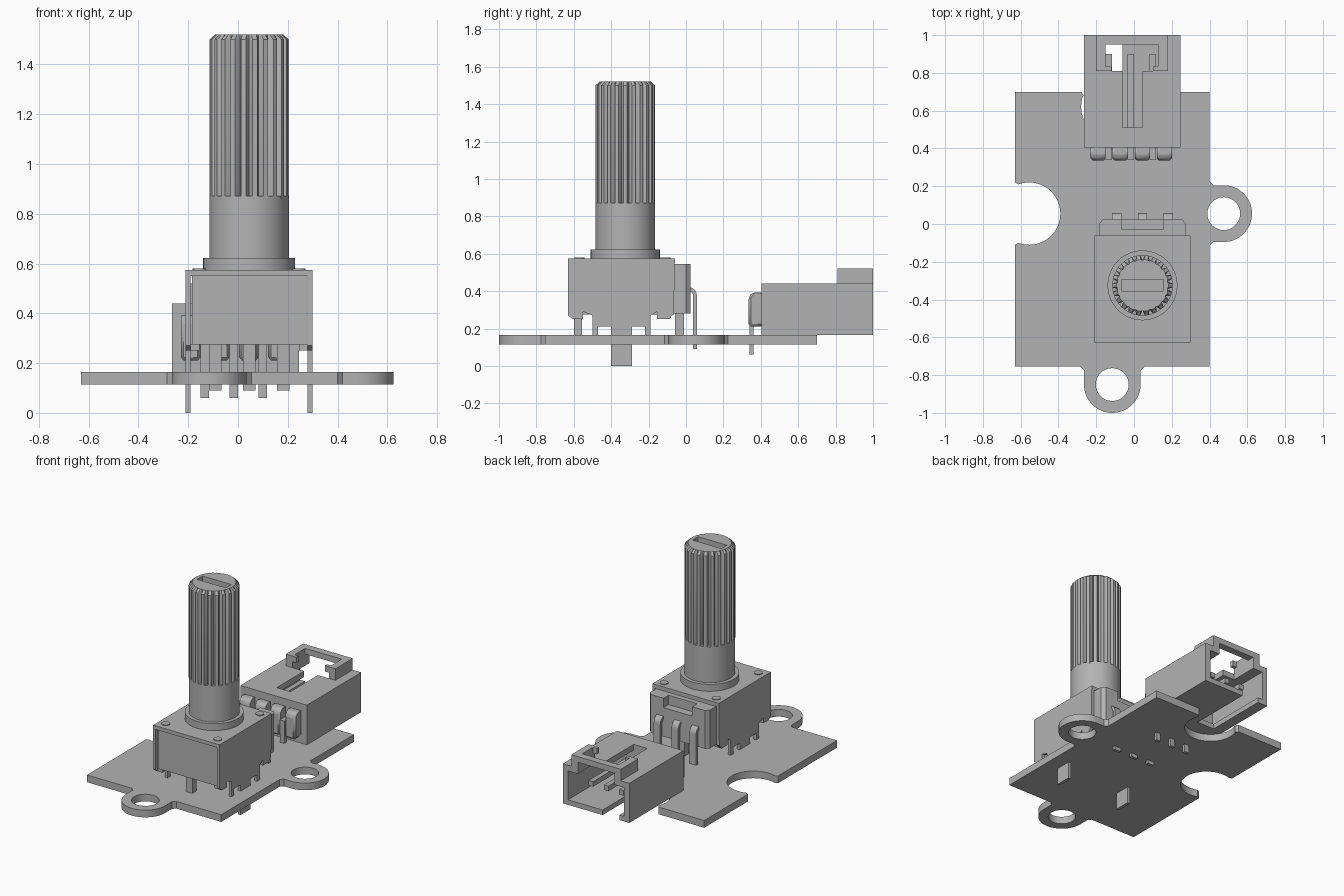
import bpy, bmesh, math
from mathutils import Matrix, Vector

old = bpy.data.objects.get("Cube")
if old:
    bpy.data.objects.remove(old, do_unlink=True)

grey = bpy.data.materials.new("plain grey")
grey.use_nodes = True
grey.diffuse_color = (0.45, 0.45, 0.45, 1)
grey.node_tree.nodes["Principled BSDF"].inputs["Base Color"].default_value = (0.45, 0.45, 0.45, 1)
parts = []


def finish(name, bm):
    bmesh.ops.remove_doubles(bm, verts=bm.verts, dist=1e-5)
    bmesh.ops.recalc_face_normals(bm, faces=bm.faces)
    mesh = bpy.data.meshes.new(name)
    bm.to_mesh(mesh)
    bm.free()
    mesh.materials.clear()
    mesh.materials.append(grey)
    ob = bpy.data.objects.new(name, mesh)
    bpy.context.collection.objects.link(ob)
    parts.append(ob)
    return ob


def boxes(name, *spans):
    """One object made of boxes given as (x0, x1, y0, y1, z0, z1)."""
    bm = bmesh.new()
    for x0, x1, y0, y1, z0, z1 in spans:
        mid = Vector((x0 + x1, y0 + y1, z0 + z1)) / 2
        bmesh.ops.create_cube(bm, size=1, matrix=Matrix.Translation(mid)
                              @ Matrix.Diagonal((x1 - x0, y1 - y0, z1 - z0, 1)))
    return finish(name, bm)


def prism(name, loops, lo, hi, axis="z"):
    """Extrude outlines (first outer, then holes) along z, or (y, z) outlines along x."""
    cu = bpy.data.curves.new(name, "CURVE")
    cu.dimensions = "2D"
    cu.fill_mode = "BOTH"
    cu.extrude = (hi - lo) / 2
    for pts in loops:
        sp = cu.splines.new("POLY")
        sp.points.add(len(pts) - 1)
        for p, co in zip(sp.points, pts):
            p.co = (co[0], co[1], 0, 1)
        sp.use_cyclic_u = True
    tmp = bpy.data.objects.new(name + " outline", cu)
    bpy.context.collection.objects.link(tmp)
    bpy.context.view_layer.update()
    mesh = bpy.data.meshes.new_from_object(tmp.evaluated_get(bpy.context.evaluated_depsgraph_get()))
    bpy.data.objects.remove(tmp, do_unlink=True)
    bm = bmesh.new()
    bm.from_mesh(mesh)
    bpy.data.meshes.remove(mesh)
    bm.transform(Matrix.Translation((0, 0, (lo + hi) / 2)))
    if axis == "x":
        bm.transform(Matrix(((0, 0, 1, 0), (1, 0, 0, 0), (0, 1, 0, 0), (0, 0, 0, 1))))
    return finish(name, bm)


def arc(cx, cy, r, a0, a1, n=32):
    return [(cx + r * math.cos(math.radians(a0 + (a1 - a0) * i / n)),
             cy + r * math.sin(math.radians(a0 + (a1 - a0) * i / n))) for i in range(n + 1)]


def loft(name, rings):
    """Join equal-length rings of 3D points and cap both ends."""
    bm = bmesh.new()
    rows = [[bm.verts.new(p) for p in ring] for ring in rings]
    n = len(rows[0])
    for a, b in zip(rows, rows[1:]):
        for i in range(n):
            bm.faces.new((a[i], a[(i + 1) % n], b[(i + 1) % n], b[i]))
    bm.faces.new(rows[0])
    bm.faces.new(rows[-1])
    return finish(name, bm)


# Circuit board with two mounting rings and two round notches
L, R, F, B = -0.63, 0.40, -0.755, 0.70
RX, RY, NX = 0.475, 0.055, -0.115
outline = [(L, F), (NX - 0.17, F), (NX - 0.15, F - 0.02)]
outline += arc(NX, -0.85, 0.15, 180, 360)
outline += [(NX + 0.15, F - 0.02), (NX + 0.17, F), (R, F), (R, RY - 0.17), (R + 0.02, RY - 0.15)]
outline += arc(RX, RY, 0.15, -90, 90)
outline += [(R + 0.02, RY + 0.15), (R, RY + 0.17), (R, B), (NX + 0.165, B), (NX + 0.15, B - 0.02)]
outline += arc(NX, 0.62, 0.165, 20, -200)
outline += [(NX - 0.15, B - 0.02), (NX - 0.165, B), (L, B), (L, RY + 0.165), (L + 0.02, RY + 0.155)]
outline += arc(L + 0.075, RY, 0.165, 110, -110)
outline += [(L + 0.02, RY - 0.155), (L, RY - 0.165)]
holes = [arc(NX, -0.85, 0.087, 0, 348.75, 31), arc(RX, RY, 0.087, 0, 348.75, 31)]
prism("circuit_board", [outline] + holes, 0.115, 0.165)

# Potentiometer housing and bent metal cover
CX, CY = 0.045, -0.325
boxes("pot_body", (CX - 0.23, CX + 0.23, -0.615, -0.065, 0.275, 0.56))
boxes("cover_top", (CX - 0.255, CX + 0.255, -0.63, -0.06, 0.55, 0.575))
side = [(-0.63, 0.56), (-0.63, 0.27), (-0.605, 0.25), (-0.55, 0.25), (-0.55, 0.29), (-0.5, 0.27),
        (-0.5, 0.165), (-0.47, 0.165), (-0.47, 0.21), (-0.4, 0.21), (-0.4, 0), (-0.29, 0),
        (-0.29, 0.21), (-0.22, 0.21), (-0.22, 0.165), (-0.19, 0.165), (-0.19, 0.27), (-0.155, 0.29),
        (-0.155, 0.25), (-0.09, 0.25), (-0.065, 0.28), (-0.06, 0.56)]
for label, s in (("left", 1), ("right", -1)):
    a, b = sorted((CX + s * 0.235, CX + s * 0.255))
    prism(label + "_cover_side", [side], a, b, "x")
    a, b = sorted((CX + s * 0.2, CX + s * 0.24))
    boxes(label + "_folded_feet", (a, b, -0.605, -0.55, 0.25, 0.275), (a, b, -0.155, -0.09, 0.25, 0.275))
    for y in (-0.57, -0.11):
        prism(label + "_rivet", [arc(CX + s * 0.2, y, 0.027, 0, 337.5, 15)], 0.57, 0.581)
boxes("support_pegs", (0.02, 0.07, -0.6, -0.555, 0.16, 0.28), (0.02, 0.07, -0.06, -0.01, 0.16, 0.285))

# Terminal block behind the housing, with a recess in its top
w = 0.23
block = [(CX - w, -0.07), (CX + w, -0.07), (CX + w, 0), (CX + w - 0.02, 0.025),
         (CX - w + 0.02, 0.025), (CX - w, 0)]
prism("terminal_block", [block], 0.28, 0.48)
rim = block[:4] + [(CX + 0.11, 0.025), (CX + 0.11, -0.03), (CX - 0.11, -0.03), (CX - 0.11, 0.025)] + block[4:]
prism("terminal_rim", [rim], 0.48, 0.545)

# Three curved terminal pins
bend = arc(0.01, 0.375, 0.048, 90, 0, 8) + [(0.058, 0.09), (0.038, 0.09)]
bend += arc(0.01, 0.375, 0.028, 0, 90, 8)
for i in (-1, 0, 1):
    x = CX + i * 0.137
    prism("terminal_pin", [bend], x - 0.025, x + 0.025, "x")

# Shaft: collar, plain section, splined section
prism("shaft_collar", [arc(CX, CY, 0.185, 0, 352.5, 47)], 0.57, 0.623)
prism("shaft_base", [arc(CX, CY, 0.16, 0, 352.5, 47)], 0.6, 0.872)
teeth = 22


def spline_ring(z, outer, inner):
    pts = []
    for i in range(teeth):
        for off, r in ((-0.22, outer), (0.22, outer), (0.5, inner)):
            a = math.tau * (i + off) / teeth
            pts.append((CX + r * math.cos(a), CY + r * math.sin(a), z))
    return pts


shaft = loft("splined_shaft", [spline_ring(0.86, 0.16, 0.134), spline_ring(1.5, 0.16, 0.134),
                               spline_ring(1.52, 0.137, 0.134)])
cutter = boxes("screwdriver_slot_cutter", (CX - 0.11, CX + 0.11, CY - 0.03, CY + 0.03, 1.46, 1.6))
parts.remove(cutter)
cutter.hide_render = True
cutter.hide_viewport = True
cut = shaft.modifiers.new("slot", "BOOLEAN")
cut.operation = "DIFFERENCE"
cut.object = cutter

# Connector shell, open at the back
x0, x1, y0, y1, z0, z1 = -0.265, 0.245, 0.405, 1.0, 0.165, 0.44
boxes("connector_end", (x0, x1, y0, 0.51, z0, z1))
boxes("connector_walls", (x0, x0 + 0.04, 0.51, y1, z0, z1), (x1 - 0.04, x1, 0.51, y1, z0, z1))
boxes("connector_floor", (x0 + 0.04, -0.19, 0.51, y1, z0, 0.2), (-0.06, x1 - 0.04, 0.51, y1, z0, 0.2),
      (-0.19, -0.06, 0.51, 0.56, z0, 0.2))
boxes("connector_roof", (x0 + 0.04, -0.06, 0.51, 0.81, 0.4, z1), (0.045, x1 - 0.04, 0.51, 0.81, 0.4, z1),
      (x0 + 0.04, -0.15, 0.81, y1, 0.4, z1), (0.13, x1 - 0.04, 0.81, y1, 0.4, z1))

# Raised C-shaped latch on the connector
latch = [(-0.2, 0.81), (-0.12, 0.81), (-0.12, 0.835), (-0.15, 0.835), (-0.15, 0.95), (0.13, 0.95),
         (0.13, 0.835), (0.1, 0.835), (0.1, 0.81), (0.18, 0.81), (0.18, y1), (-0.2, y1)]
prism("latch_top", [latch], 0.48, 0.52)
boxes("latch_sides", (-0.2, -0.15, 0.81, y1, z1 - 0.01, 0.485), (0.13, 0.18, 0.81, y1, z1 - 0.01, 0.485))

# Contact pins and the chamfered nubs between them
for i in (-1, 0, 1):
    x = -0.017 + i * 0.117
    boxes("contact_pin", (x - 0.017, x + 0.017, 0.5, 0.9, 0.285, 0.32),
          (x - 0.017, x + 0.017, 0.34, 0.362, 0.06, 0.32), (x - 0.017, x + 0.017, 0.36, 0.41, 0.285, 0.32))
nub = [(0.41, 0.21), (0.335, 0.21), (0.335, 0.37), (0.355, 0.393), (0.41, 0.393)]
for i in range(4):
    x = -0.19 + i * 0.117
    ob = prism("connector_nub", [nub], x - 0.04, x + 0.04, "x")
    bev = ob.modifiers.new("soft edges", "BEVEL")
    bev.width = 0.012
    bev.segments = 1

# Smooth the round walls, keep hard edges
bpy.ops.object.select_all(action="DESELECT")
for ob in parts:
    ob.select_set(True)
bpy.context.view_layer.objects.active = parts[0]
bpy.ops.object.shade_smooth_by_angle(angle=math.radians(25))
